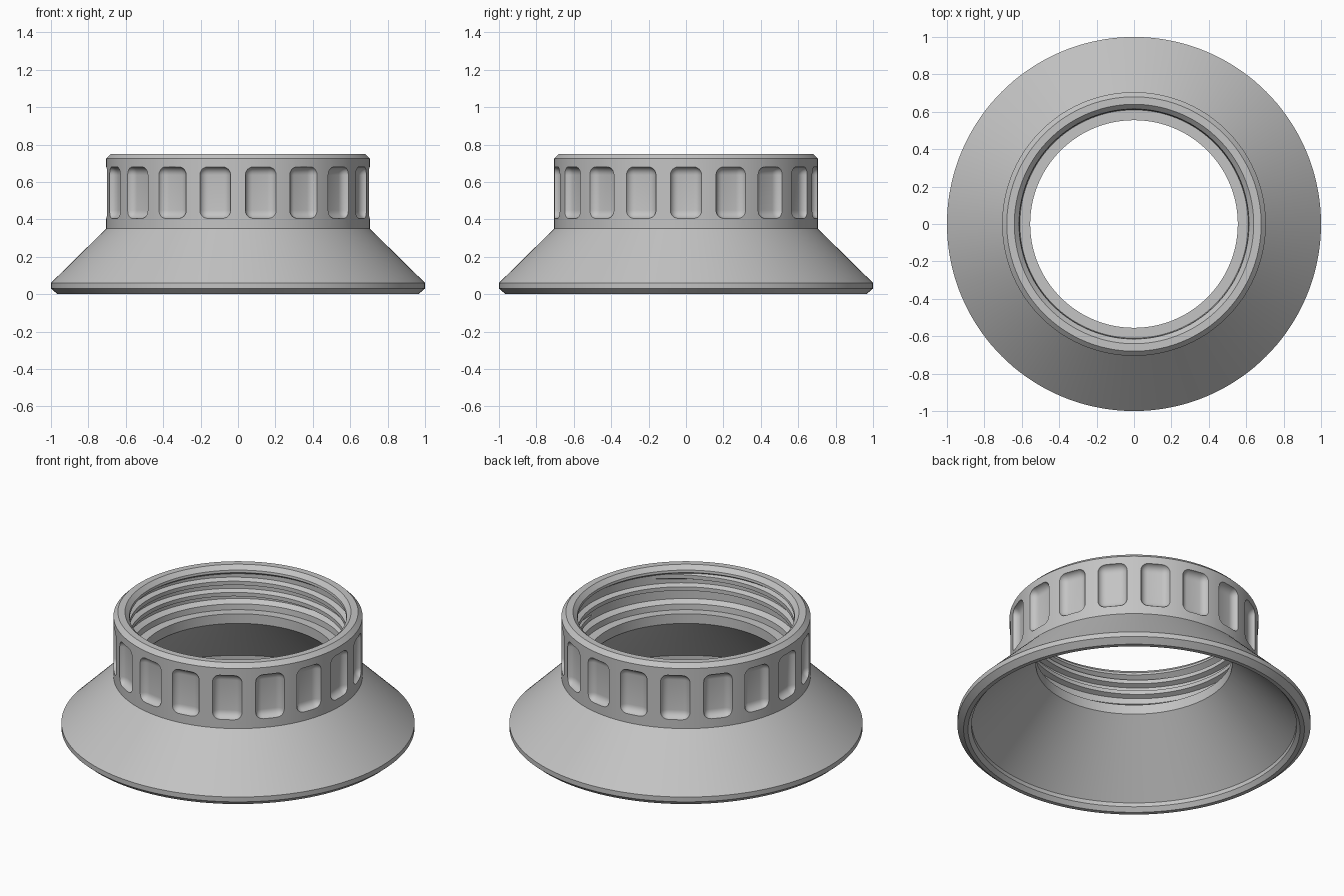
import bpy, bmesh, math
from mathutils import Matrix

if "Cube" in bpy.data.objects:
    bpy.data.objects.remove(bpy.data.objects["Cube"])

SEG = 144
POCKETS = 18

grey = bpy.data.materials.new("satin grey")
grey.diffuse_color = (0.55, 0.55, 0.55, 1)
grey.use_nodes = True
grey.node_tree.nodes["Principled BSDF"].inputs["Base Color"].default_value = grey.diffuse_color


def make_object(name, bm):
    bmesh.ops.recalc_face_normals(bm, faces=bm.faces)
    mesh = bpy.data.meshes.new(name)
    bm.to_mesh(mesh)
    bm.free()
    mesh.materials.append(grey)
    obj = bpy.data.objects.new(name, mesh)
    bpy.context.collection.objects.link(obj)
    return obj


def activate(obj):
    bpy.ops.object.select_all(action='DESELECT')
    obj.select_set(True)
    bpy.context.view_layer.objects.active = obj


def bridge(bm, rings, closed):
    """Skin a row of closed cross-sections with quads."""
    n = len(rings[0])
    count = len(rings) if closed else len(rings) - 1
    for i in range(count):
        a, b = rings[i], rings[(i + 1) % len(rings)]
        for j in range(n):
            k = (j + 1) % n
            bm.faces.new((a[j], b[j], b[k], a[k]))
    if not closed:
        bm.faces.new(rings[0])
        bm.faces.new(rings[-1])


def section(bm, profile, angle):
    c, s = math.cos(angle), math.sin(angle)
    return [bm.verts.new((r * c, r * s, z)) for r, z in profile]


# Flared collar: outer wall, top rim, thread recess, seat ledge, inner cone
profile = [
    (0.965, 0), (1.0, 0.03), (1.0, 0.06), (0.705, 0.35), (0.705, 0.725),
    (0.68, 0.75), (0.64, 0.75), (0.615, 0.725), (0.613, 0.71),
    (0.642, 0.69), (0.642, 0.535), (0.613, 0.515), (0.61, 0.48),
    (0.555, 0.48), (0.555, 0.42), (0.92, 0.05), (0.92, 0.025), (0.94, 0),
]
bm = bmesh.new()
bridge(bm, [section(bm, profile, 2 * math.pi * i / SEG) for i in range(SEG)], True)
collar = make_object("flared_collar", bm)

# Rounded grip pockets cut around the collar
bm = bmesh.new()
for i in range(POCKETS):
    place = (Matrix.Rotation(2 * math.pi * i / POCKETS, 4, 'Z')
             @ Matrix.Translation((0.768, 0, 0.5425))
             @ Matrix.Diagonal((0.2, 0.172, 0.278, 1)))
    bmesh.ops.create_cube(bm, size=1, matrix=place)
bmesh.ops.bevel(bm, geom=bm.edges[:], offset=0.045, segments=6,
                profile=0.5, affect='EDGES')
cutter = make_object("pocket_cutter", bm)
cutter.hide_render = True

cut = collar.modifiers.new("grip pockets", 'BOOLEAN')
cut.operation = 'DIFFERENCE'
cut.solver = 'EXACT'
cut.object = cutter
activate(collar)
bpy.ops.object.modifier_apply(modifier=cut.name)
bpy.data.objects.remove(cutter)

# Helical thread ridge with tapered ends
pitch, turns, z_start = 0.07, 1.9, 0.55
steps = int(SEG * turns)
bm = bmesh.new()
rings = []
for i in range(steps + 1):
    z = z_start + pitch * i / SEG
    fade = min(1, (min(i, steps - i) + 1) / 12)
    crest = 0.644 - 0.031 * fade
    rings.append(section(bm, [(0.65, z - 0.027), (crest, z - 0.012),
                              (crest, z + 0.012), (0.65, z + 0.027)],
                         2 * math.pi * i / SEG))
bridge(bm, rings, False)
thread = make_object("thread_ridge", bm)

# Smooth shading with crisp edges
for obj in (collar, thread):
    activate(obj)
    bpy.ops.object.shade_smooth_by_angle(angle=math.radians(25))
